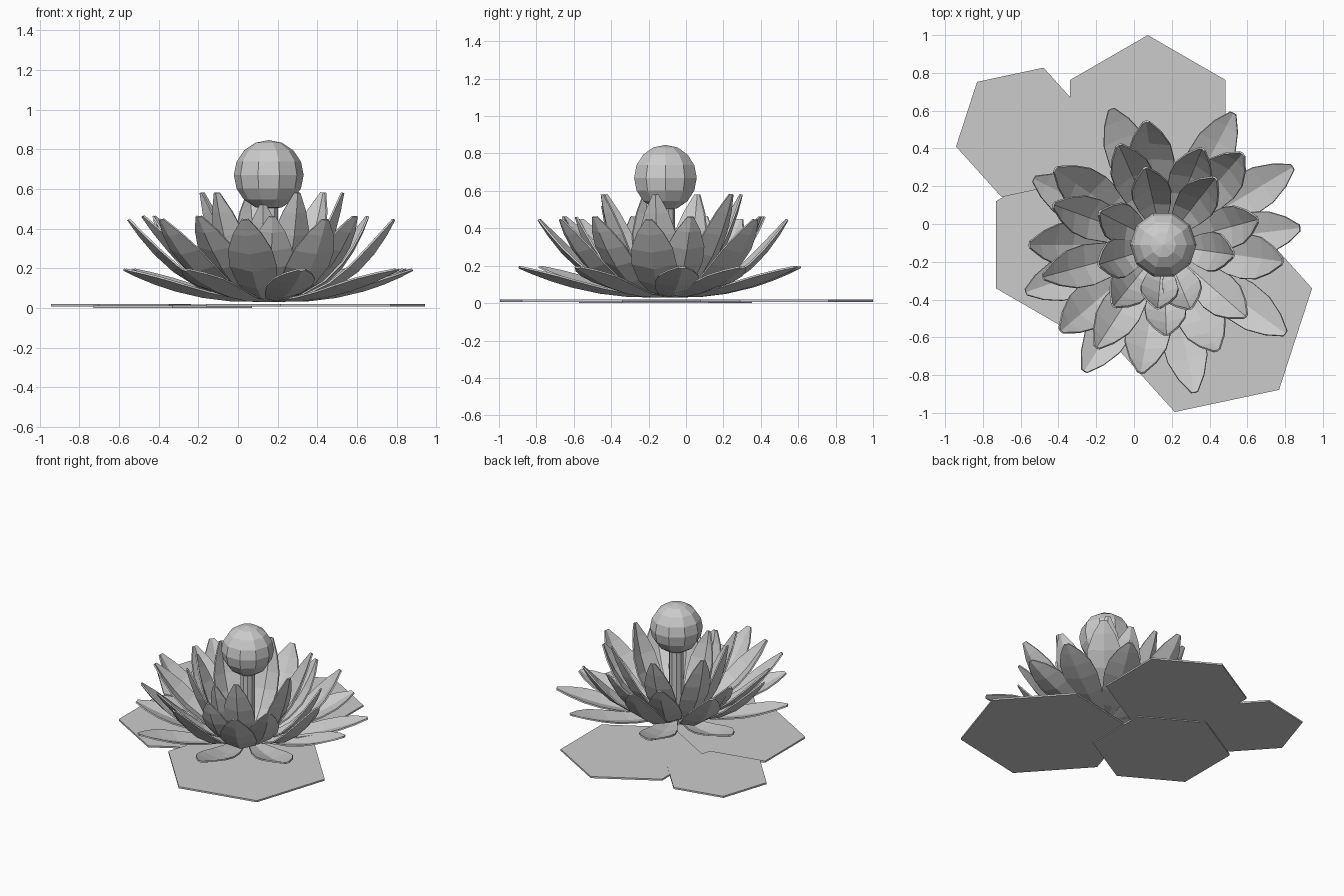
import bpy, bmesh
from math import sin, cos, radians
from mathutils import Vector

if "Cube" in bpy.data.objects:
    bpy.data.objects.remove(bpy.data.objects["Cube"])

CX, CY = 0.155, -0.11


def finish(bm, name):
    bmesh.ops.recalc_face_normals(bm, faces=bm.faces)
    me = bpy.data.meshes.new(name)
    bm.to_mesh(me)
    bm.free()
    ob = bpy.data.objects.new(name, me)
    bpy.context.collection.objects.link(ob)
    return ob


# Floating hexagonal leaf pads
def pad(name, x, y, r, ang, z, h=0.012):
    bm = bmesh.new()
    vs = [bm.verts.new((x + r * cos(radians(ang + 60 * k)),
                        y + r * sin(radians(ang + 60 * k)), z)) for k in range(6)]
    f = bm.faces.new(vs)
    out = bmesh.ops.extrude_face_region(bm, geom=[f])
    for v in out["geom"]:
        if isinstance(v, bmesh.types.BMVert):
            v.co.z += h
    finish(bm, name)


pad("leaf_pad_back", 0.073, 0.525, 0.475, 30, 0.006)
pad("leaf_pad_back_left", -0.59, 0.485, 0.36, 12, 0.008)
pad("leaf_pad_left", -0.33, -0.11, 0.462, 30, 0.0)
pad("leaf_pad_front_right", 0.39, -0.458, 0.565, 12, 0.007)

# Petal outline: position along the petal, fraction of full half width
OUTLINE = [(0, .2), (.22, .5), (.42, .82), (.62, 1), (.77, .93), (.9, .6), (1, .15)]


# Creased, cupped petal following a curved radial profile
def petal(name, ang, reach, height, ctrl, half, cup):
    a = radians(ang)
    out, side = Vector((cos(a), sin(a), 0)), Vector((-sin(a), cos(a), 0))
    p0, p1, p2 = Vector((.03, .035)), Vector(ctrl), Vector((reach, height))
    bm = bmesh.new()
    rows = []
    for t, w in OUTLINE:
        p = p0 * (1 - t) ** 2 + p1 * 2 * t * (1 - t) + p2 * t * t
        d = ((p1 - p0) * (1 - t) + (p2 - p1) * t).normalized()
        mid = Vector((CX, CY, 0)) + out * p.x + Vector((0, 0, p.y))
        lift = (Vector((0, 0, d.x)) - out * d.y) * cup * w
        rows.append([bm.verts.new(mid + side * half * w * s + lift * abs(s))
                     for s in (-1, 0, 1)])
    for r0, r1 in zip(rows, rows[1:]):
        for i in range(2):
            bm.faces.new((r0[i], r0[i + 1], r1[i + 1], r1[i]))
    ob = finish(bm, name)
    m = ob.modifiers.new("thickness", 'SOLIDIFY')
    m.thickness = 0.01
    m.offset = 0


# Petal rings: name, tip height, control point, half width, cup, {angle: reach}
RINGS = [
    ("outer_petal", .19, (.42, .02), .115, .03,
     {7: .73, 31: .80, 62: .79, 111: .77, 153: .77, 199: .77, 238: .79, 282: .80, 324: .80}),
    ("lower_petal", .445, (.43, .02), .12, .035,
     {49: .64, 98: .66, 145: .70, 180: .71, 220: .71, 260: .69, 297: .63, 352: .64}),
    ("middle_petal", .46, (.37, .04), .11, .035,
     {15: .52, 68: .55, 114: .58, 160: .62, 195: .66, 237: .65, 272: .48, 319: .58}),
    ("inner_petal", .58, (.29, .05), .105, .04,
     {52: .45, 103: .42, 153: .38, 197: .36, 231: .42, 293: .37, 352: .38}),
    ("front_inner_petal", .52, (.27, .05), .1, .04, {265: .34}),
]
for name, height, ctrl, half, cup, petals in RINGS:
    for i, (ang, reach) in enumerate(petals.items()):
        petal(f"{name}_{i + 1}", ang, reach, height, ctrl, half, cup)

# Central stalk and ball
bpy.ops.mesh.primitive_cylinder_add(vertices=10, radius=.05, depth=.52,
                                    location=(CX, CY, .29))
bpy.context.object.name = "centre_stalk"
bpy.ops.mesh.primitive_uv_sphere_add(segments=10, ring_count=8, radius=.176,
                                     location=(CX, CY, .67), rotation=(0, 0, radians(18)))
bpy.context.object.name = "centre_ball"
